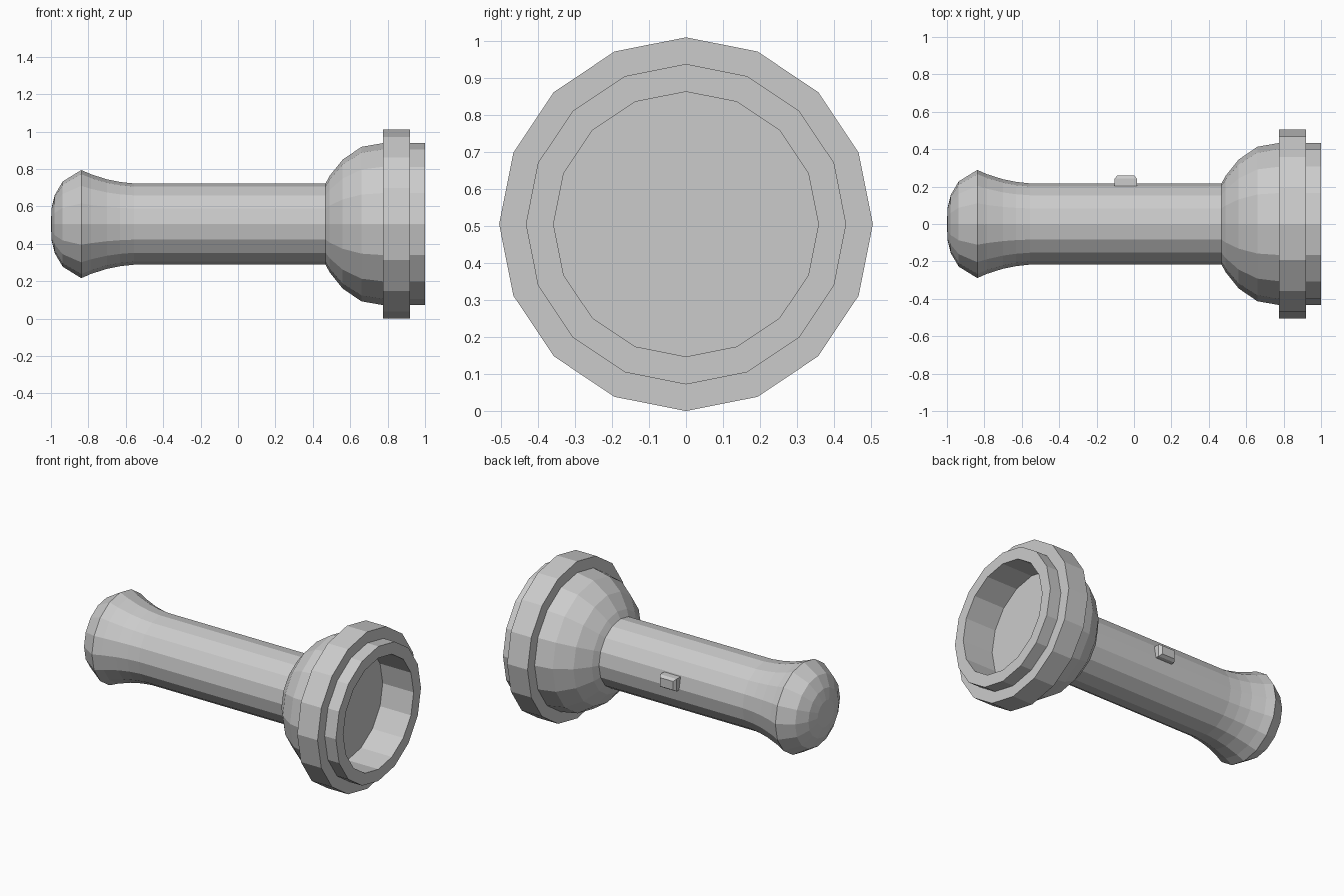
import bpy, bmesh
from math import cos, sin, tau

if "Cube" in bpy.data.objects:
    bpy.data.objects.remove(bpy.data.objects["Cube"])

CZ = 0.505   # height of the torch axis
SIDES = 16


def make_object(name, bm):
    bmesh.ops.recalc_face_normals(bm, faces=bm.faces[:])
    mesh = bpy.data.meshes.new(name)
    bm.to_mesh(mesh)
    bm.free()
    obj = bpy.data.objects.new(name, mesh)
    bpy.context.collection.objects.link(obj)
    return obj


def lathe(name, profile, closed=False):
    """Revolve (x, radius) points round the x axis; radius 0 makes a pole."""
    bm = bmesh.new()
    rings = []
    for x, r in profile:
        if r == 0:
            rings.append([bm.verts.new((x, 0, CZ))] * SIDES)
        else:
            rings.append([bm.verts.new((x, r * sin(tau * i / SIDES), CZ + r * cos(tau * i / SIDES)))
                          for i in range(SIDES)])
    pairs = list(zip(rings, rings[1:]))
    if closed:
        pairs.append((rings[-1], rings[0]))
    for a, b in pairs:
        for i in range(SIDES):
            j = (i + 1) % SIDES
            bm.faces.new(list(dict.fromkeys((a[i], a[j], b[j], b[i]))))
    return make_object(name, bm)


# Handle with domed end cap and flared tail
lathe("handle", [(-1.0, 0), (-0.997, 0.085), (-0.98, 0.155), (-0.937, 0.228), (-0.838, 0.289),
                 (-0.785, 0.266), (-0.70, 0.239), (-0.63, 0.225), (-0.555, 0.217), (0.47, 0.217)])

# Bowl-shaped head with the recessed lens
lathe("head", [(0.468, 0.217), (0.49, 0.258), (0.56, 0.345), (0.66, 0.413), (0.775, 0.433),
               (1.0, 0.433), (1.0, 0.358), (0.78, 0.358), (0.78, 0)])

# Raised collar round the head
lathe("collar", [(0.775, 0.425), (0.775, 0.505), (0.92, 0.505), (0.92, 0.425)], closed=True)

# Switch on the back of the handle, with a tapered top
bm = bmesh.new()
rings = []
for y, hx, hz in ((0.20, 0.059, 0.040), (0.242, 0.059, 0.040), (0.26, 0.046, 0.028)):
    rings.append([bm.verts.new((-0.044 + sx * hx, y, CZ + 0.035 + sz * hz))
                  for sx, sz in ((-1, -1), (1, -1), (1, 1), (-1, 1))])
for a, b in zip(rings, rings[1:]):
    for i in range(4):
        j = (i + 1) % 4
        bm.faces.new((a[i], a[j], b[j], b[i]))
bm.faces.new(rings[0])
bm.faces.new(rings[-1])
make_object("switch", bm)
